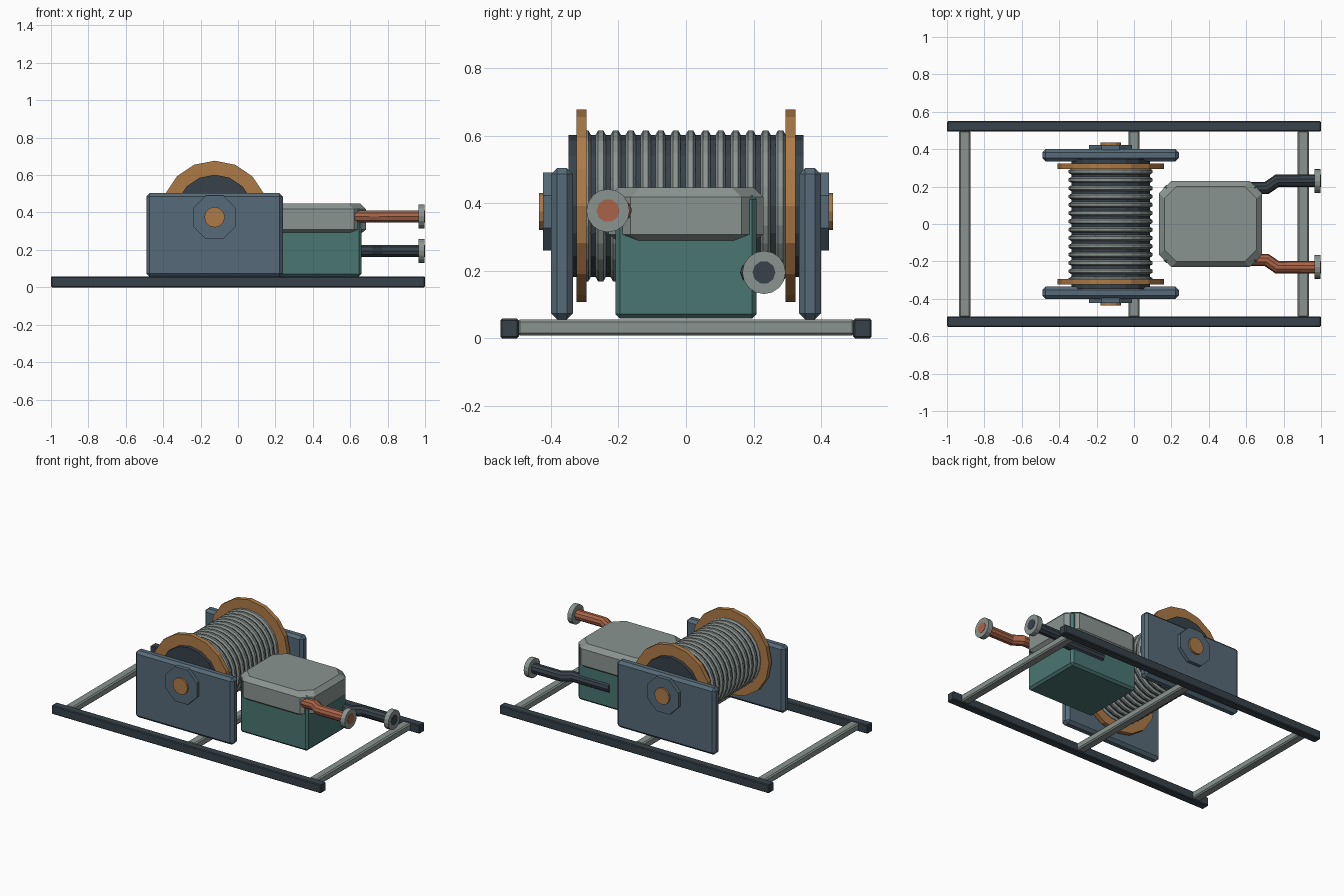
import bpy, bmesh, math
from mathutils import Matrix, Vector

if "Cube" in bpy.data.objects:
    bpy.data.objects.remove(bpy.data.objects["Cube"], do_unlink=True)


def material(name, rgb):
    lin = [((c / 255 + 0.055) / 1.055) ** 2.4 for c in rgb] + [1]
    m = bpy.data.materials.new(name)
    m.use_nodes = True
    m.diffuse_color = lin
    m.node_tree.nodes["Principled BSDF"].inputs["Base Color"].default_value = lin
    return m


GREY = material("light grey metal", (138, 148, 144))
TEAL = material("teal paint", (74, 118, 113))
STEEL = material("blue steel", (86, 106, 120))
DARK = material("dark iron", (55, 66, 74))
BRASS = material("brass", (174, 122, 70))
COPPER = material("copper", (168, 100, 72))


def add_object(name, bm, mat):
    bmesh.ops.recalc_face_normals(bm, faces=bm.faces)
    mesh = bpy.data.meshes.new(name)
    bm.to_mesh(mesh)
    bm.free()
    mesh.materials.append(mat)
    ob = bpy.data.objects.new(name, mesh)
    bpy.context.collection.objects.link(ob)
    return ob


def box(name, mat, lo, hi, bevel):
    lo, hi = Vector(lo), Vector(hi)
    bm = bmesh.new()
    bmesh.ops.create_cube(bm, size=1, matrix=Matrix.Translation((lo + hi) / 2)
                          @ Matrix.Diagonal((*(hi - lo), 1)))
    bmesh.ops.bevel(bm, geom=bm.edges[:], offset=bevel, segments=1, affect='EDGES')
    return add_object(name, bm, mat)


def cylinder(name, mat, centre, radius, length, sides, axis='Y', turn=0):
    bm = bmesh.new()
    aim = Matrix.Rotation(math.pi / 2, 4, 'X' if axis == 'Y' else 'Y')
    bmesh.ops.create_cone(bm, cap_ends=True, segments=sides, radius1=radius,
                          radius2=radius, depth=length,
                          matrix=Matrix.Translation(centre) @ aim
                          @ Matrix.Rotation(turn, 4, 'Z'))
    return add_object(name, bm, mat)


def ring(name, mat, centre, major, minor, sides, tube_sides):
    # Small closed coil lying around the y axis
    bm = bmesh.new()
    loops = []
    for i in range(sides):
        a = math.tau * i / sides
        loop = []
        for j in range(tube_sides):
            b = math.tau * (j + 0.5) / tube_sides
            r = major + minor * math.cos(b)
            loop.append(bm.verts.new(Vector(centre) + Vector(
                (r * math.cos(a), minor * math.sin(b), r * math.sin(a)))))
        loops.append(loop)
    for i in range(sides):
        p, q = loops[i], loops[(i + 1) % sides]
        for j in range(tube_sides):
            k = (j + 1) % tube_sides
            bm.faces.new((p[j], q[j], q[k], p[k]))
    return add_object(name, bm, mat)


def pipe(name, mat, points, radius):
    curve = bpy.data.curves.new(name, 'CURVE')
    curve.dimensions = '3D'
    curve.bevel_depth = radius
    curve.bevel_resolution = 3
    curve.use_fill_caps = True
    spline = curve.splines.new('POLY')
    spline.points.add(len(points) - 1)
    for target, p in zip(spline.points, points):
        target.co = (*p, 1)
    spline.use_smooth = False
    curve.materials.append(mat)
    ob = bpy.data.objects.new(name, curve)
    bpy.context.collection.objects.link(ob)


# Base frame
for x, label in ((-0.905, "right"), (0, "middle"), (0.905, "left")):
    box(label + "_cross_bar", GREY, (x - 0.03, -0.5, 0.008), (x + 0.03, 0.5, 0.056), 0.008)

# Parts repeated at the front and back
DX, DZ = -0.125, 0.392
for s, label in ((-1, "front"), (1, "back")):
    def span(a, b):
        return min(s * a, s * b), max(s * a, s * b)

    y0, y1 = span(0.495, 0.55)
    box(label + "_rail", DARK, (-1, y0, 0), (1, y1, 0.058), 0.005)
    y0, y1 = span(0.335, 0.4)
    box(label + "_side_plate", STEEL, (-0.49, y0, 0.056), (0.24, y1, 0.504), 0.018)
    cylinder(label + "_bearing", STEEL, (DX, s * 0.405, 0.375), 0.125, 0.036, 8,
             turn=math.pi / 8)
    cylinder(label + "_axle_end", BRASS, (DX, s * 0.41, 0.375), 0.055, 0.05, 12)
    cylinder(label + "_drum_flange", BRASS, (DX, s * 0.309, DZ), 0.285, 0.03, 16)

# Drum with wound cable
cylinder("drum", DARK, (DX, 0, DZ), 0.21, 0.696, 16)
for i in range(14):
    ring(f"cable_turn_{i + 1}", GREY, (DX, -0.297 + 0.0444 * i, DZ), 0.211, 0.015, 24, 6)

# Motor housing
CX = 0.409
box("motor_body", TEAL, (0.158, -0.209, 0.058), (0.66, 0.209, 0.425), 0.014)

# Motor cover: chamfered octagon lofted through four levels
bm = bmesh.new()
levels = []
for z, inset in ((0.286, 0.028), (0.308, 0), (0.418, 0), (0.447, 0.028)):
    hx, hy, c = 0.275 - inset, 0.229 - inset, 0.065
    quarter = [(hx, hy - c), (hx - c, hy)]
    outline = quarter + [(-x, y) for x, y in reversed(quarter)]
    outline += [(-x, -y) for x, y in outline]
    levels.append([bm.verts.new((CX + x, y, z)) for x, y in outline])
for low, high in zip(levels, levels[1:]):
    for j in range(8):
        k = (j + 1) % 8
        bm.faces.new((low[j], low[k], high[k], high[j]))
bm.faces.new(levels[0])
bm.faces.new(levels[-1])
add_object("motor_cover", bm, GREY)

# Inlet and outlet pipes with end collars
for label, mat, s, z in (("copper", COPPER, -1, 0.378), ("iron", DARK, 1, 0.195)):
    pipe(label + "_pipe", mat, [(0.42, s * 0.193, z), (0.71, s * 0.193, z),
                                (0.765, s * 0.231, z), (1, s * 0.231, z)], 0.034)
    cylinder(label + "_pipe_collar", GREY, (0.981, s * 0.231, z), 0.064, 0.034, 16, axis='X')
